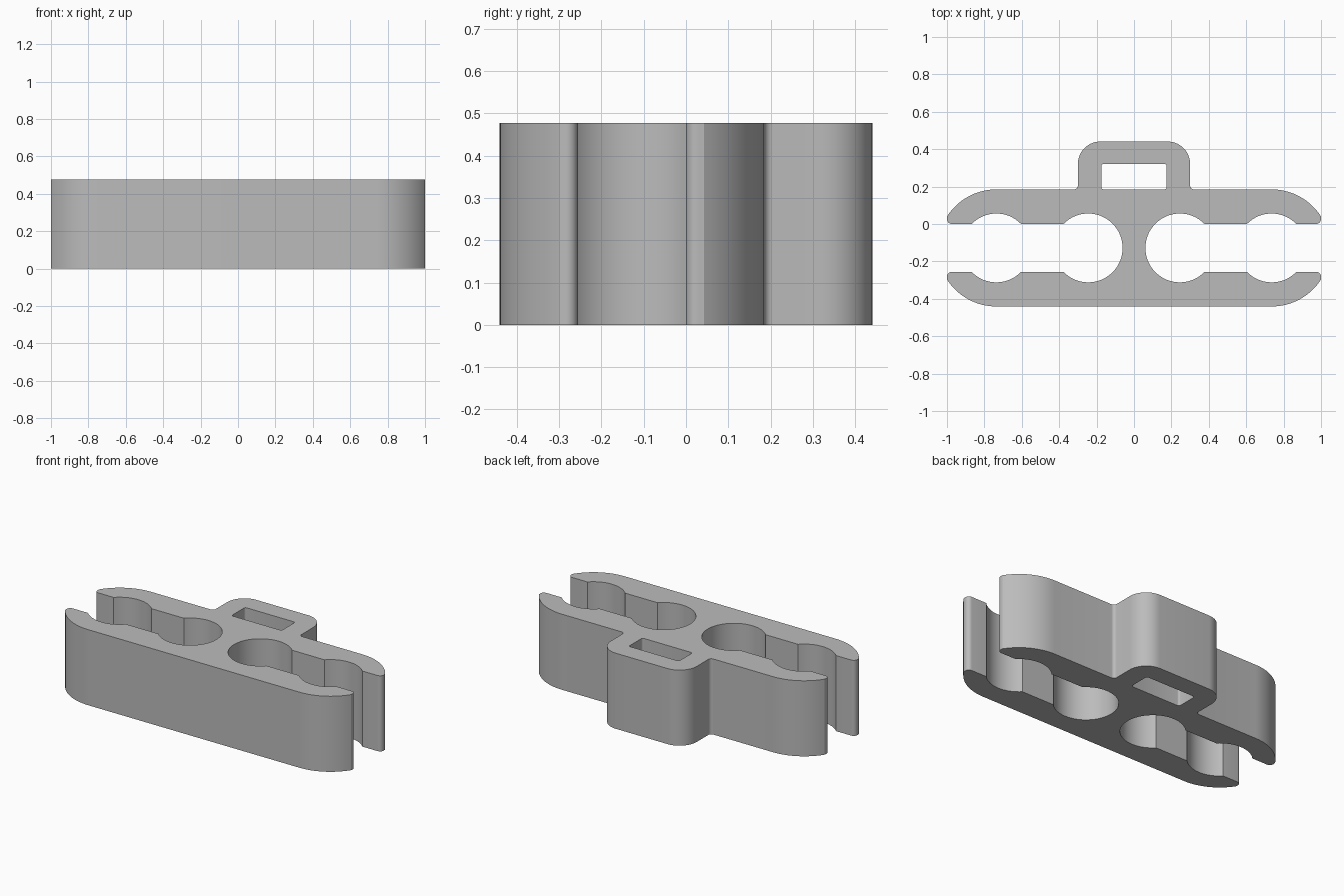
import bpy
import bmesh
from math import radians, degrees, asin, cos, sin

cube = bpy.data.objects.get("Cube")
if cube:
    bpy.data.objects.remove(cube, do_unlink=True)

HEIGHT = 0.477
AXIS_Y = -0.128      # centre line of the two open slots
SLOT = 0.128         # half width of the slots
BORE = 0.184         # radius of the round sockets
BODY = 0.313         # half depth of the body
INNER_X, OUTER_X = 0.245, 0.736


def arc(cx, cy, r, start, end, steps):
    return [(cx + r * cos(radians(start + (end - start) * i / steps)),
             cy + r * sin(radians(start + (end - start) * i / steps)))
            for i in range(steps + 1)]


# Jaw edge: rounded outer end, tip, outer socket
a = degrees(asin(SLOT / BORE))
jaw = (arc(OUTER_X, AXIS_Y, BODY, 90, 33, 16)
       + arc(0.974, AXIS_Y + SLOT + 0.026, 0.026, 15, -90, 8)
       + arc(OUTER_X, AXIS_Y, BORE, a, 180 - a, 16))
lower_jaw = [(x, 2 * AXIS_Y - y) for x, y in reversed(jaw)]

# Right half of the outline, from the loop at the back to the flat front
half = (arc(0.18, 0.321, 0.12, 90, 0, 14)
        + arc(0.32, 0.205, 0.02, 180, 270, 6)
        + jaw
        + arc(INNER_X, AXIS_Y, BORE, a, 360 - a, 48)
        + lower_jaw)
outline = half + [(-x, y) for x, y in reversed(half)]

# Strap window with slightly rounded corners
r = 0.012
window = []
for cx, cy, start in ((0.175 - r, 0.321 - r, 0), (r - 0.175, 0.321 - r, 90),
                      (r - 0.175, 0.185 + r, 180), (0.175 - r, 0.185 + r, 270)):
    window += arc(cx, cy, r, start, start + 90, 4)

# Fill the profile and extrude it upwards
bm = bmesh.new()
edges = []
for loop in (outline, window):
    verts = [bm.verts.new((x, y, 0)) for x, y in loop]
    edges += [bm.edges.new((v, verts[i - 1])) for i, v in enumerate(verts)]
bmesh.ops.triangle_fill(bm, edges=edges, use_beauty=True, normal=(0, 0, 1))
top = bmesh.ops.extrude_face_region(bm, geom=bm.faces[:], use_keep_orig=True)
bmesh.ops.translate(bm, vec=(0, 0, HEIGHT),
                    verts=[g for g in top["geom"] if isinstance(g, bmesh.types.BMVert)])
bmesh.ops.recalc_face_normals(bm, faces=bm.faces[:])
mesh = bpy.data.meshes.new("clip_body")
bm.to_mesh(mesh)
bm.free()

clip = bpy.data.objects.new("clip_body", mesh)
bpy.context.collection.objects.link(clip)

# Plain grey plastic
grey = bpy.data.materials.new("grey_plastic")
grey.use_nodes = True
colour = (0.5, 0.5, 0.5, 1)
grey.diffuse_color = colour
grey.node_tree.nodes["Principled BSDF"].inputs["Base Color"].default_value = colour
mesh.materials.append(grey)

bpy.ops.object.select_all(action="DESELECT")
clip.select_set(True)
bpy.context.view_layer.objects.active = clip
bpy.ops.object.shade_smooth_by_angle(angle=radians(30))
